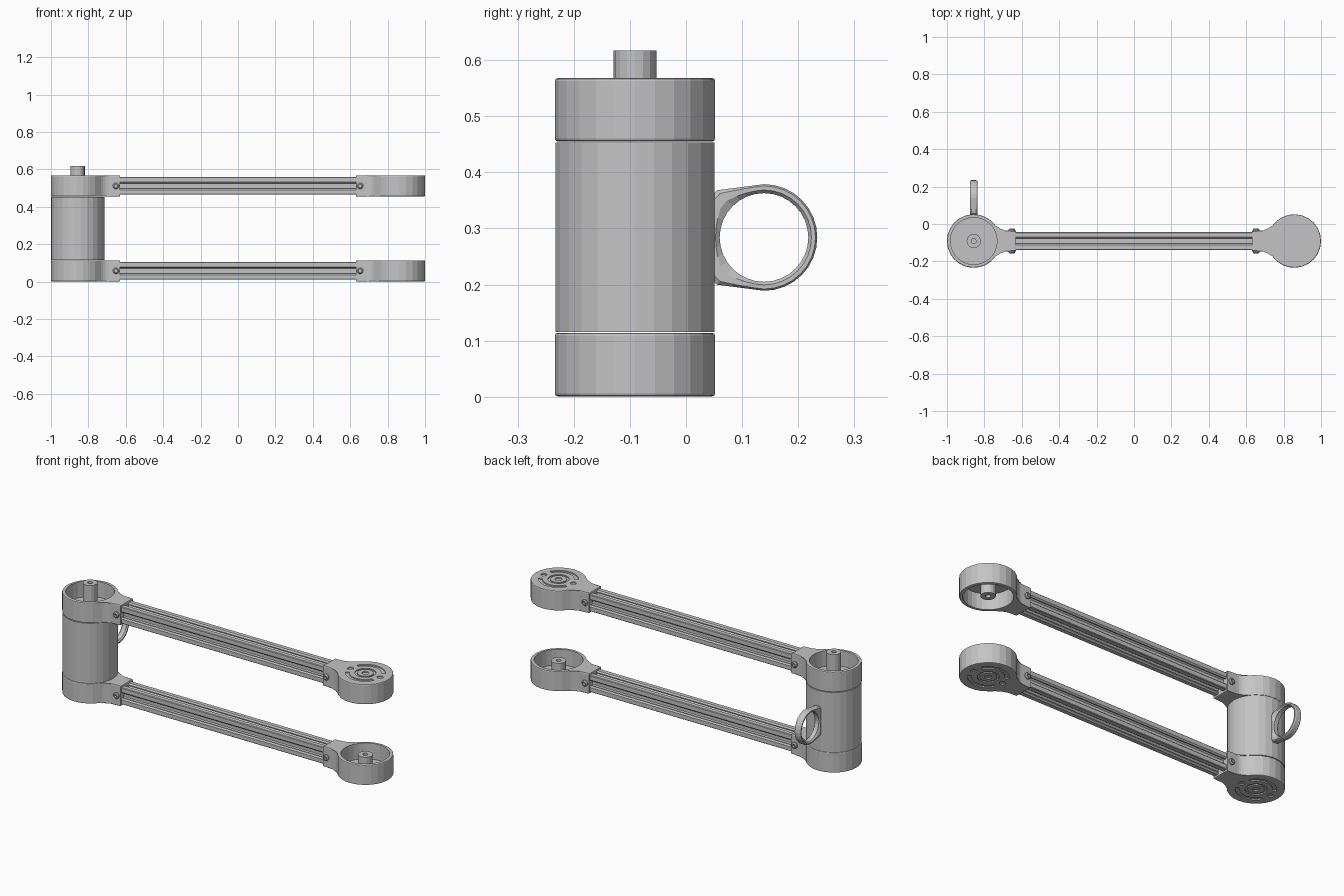
import bpy, bmesh, math
from mathutils import Matrix, Vector

if "Cube" in bpy.data.objects:
    bpy.data.objects.remove(bpy.data.objects["Cube"])

TAU = math.tau
CY, R, H = -0.091, 0.143, 0.0565        # post line, hub radius, hub half height
PX, ZLOW, ZUP = 0.857, 0.0575, 0.5115   # post x, link centre heights

grey = bpy.data.materials.new("light_grey")
grey.diffuse_color = (0.55, 0.55, 0.56, 1)
grey.use_nodes = True
grey.node_tree.nodes["Principled BSDF"].inputs["Base Color"].default_value = grey.diffuse_color


def make(name, bm, matrix=Matrix()):
    bmesh.ops.recalc_face_normals(bm, faces=bm.faces[:])
    me = bpy.data.meshes.new(name)
    bm.to_mesh(me)
    bm.free()
    me.materials.append(grey)
    return place(name, me, matrix)


def place(name, me, matrix):
    ob = bpy.data.objects.new(name, me)
    ob.matrix_world = matrix
    bpy.context.collection.objects.link(ob)
    return ob


def prism(bm, pts, z0, z1):
    lo = [bm.verts.new((x, y, z0)) for x, y in pts]
    hi = [bm.verts.new((x, y, z1)) for x, y in pts]
    n = len(pts)
    bm.faces.new(lo[::-1])
    bm.faces.new(hi)
    for i in range(n):
        j = (i + 1) % n
        bm.faces.new((lo[i], lo[j], hi[j], hi[i]))


def circle(r, n, cx=0, cy=0):
    return [(cx + r * math.cos(TAU * i / n), cy + r * math.sin(TAU * i / n)) for i in range(n)]


def stitch(bm, sections, closed):
    rows = [[bm.verts.new(p) for p in s] for s in sections]
    m = len(rows[0])
    for i in range(len(rows) if closed else len(rows) - 1):
        a, b = rows[i], rows[(i + 1) % len(rows)]
        for k in range(m):
            l = (k + 1) % m
            bm.faces.new((a[k], a[l], b[l], b[k]))
    if not closed:
        bm.faces.new(rows[0])
        bm.faces.new(rows[-1][::-1])


def lathe(bm, profile, n=24, a0=0, a1=TAU):
    closed = a1 - a0 > TAU - 0.001
    steps = n if closed else n + 1
    stitch(bm, [[(r * math.cos(a), r * math.sin(a), z) for r, z in profile]
                for a in (a0 + (a1 - a0) * i / n for i in range(steps))], closed)


def box(r0, r1, z0, z1):
    return [(r0, z0), (r1, z0), (r1, z1), (r0, z1)]


# Hub outline: round cup flowing through fillets into a square neck along +x
w, f = 0.055, 0.06
fx = math.sqrt((R + f) ** 2 - (w + f) ** 2)
a0 = math.atan2(w + f, fx)
half = [(0.227, w)]
for i in range(6):
    a = 1.5 * math.pi + (a0 - 0.5 * math.pi) * i / 5
    half.append((fx + f * math.cos(a), w + f + f * math.sin(a)))
for i in range(1, 11):
    a = a0 + (math.pi - a0) * i / 10
    half.append((R * math.cos(a), R * math.sin(a)))
outline = half + [(x, -y) for x, y in half[-2::-1]]
bm = bmesh.new()
prism(bm, outline, -H, H)
rim = [e for e in bm.edges if abs(e.verts[0].co.z - e.verts[1].co.z) < 1e-5]
bmesh.ops.bevel(bm, geom=rim, offset=0.005, segments=2, profile=0.5, affect='EDGES')
hub = make("hub", bm)

# Cutters: the cup hollow and the shallow pattern on the closed face
bm = bmesh.new()
prism(bm, circle(0.125, 28), -0.032, 0.1)
zt, zb = -H + 0.006, -H - 0.02
lathe(bm, box(0.042, 0.054, zb, zt), 24)
prism(bm, circle(0.018, 16), zb, zt)
for s in (0, 1):
    mid = math.pi * (s + 0.5)
    lathe(bm, box(0.082, 0.102, zb, zt), 14, mid - 1.05, mid + 1.05)
    prism(bm, circle(0.016, 14, 0.092 * (1 - 2 * s)), zb, zt)
cutter = make("hub_cutter", bm)
mod = hub.modifiers.new("cut", 'BOOLEAN')
mod.operation, mod.solver, mod.object = 'DIFFERENCE', 'EXACT', cutter
bpy.context.view_layer.update()
dg = bpy.context.evaluated_depsgraph_get()
hub_mesh = bpy.data.meshes.new_from_object(hub.evaluated_get(dg))
bpy.data.objects.remove(hub)
bpy.data.objects.remove(cutter)

# Slotted square bar section, a quarter at a time
h = 0.047
s_half = [(h - 0.003, h), (0.021, h), (0.014, h - 0.007), (0.014, h - 0.012),
          (0.026, h - 0.012), (0.013, 0.022)]
side = s_half + [(-x, y) for x, y in s_half[::-1]]
section = []
for q in range(4):
    c, s = round(math.cos(q * TAU / 4)), round(math.sin(q * TAU / 4))
    section += [(c * x - s * y, s * x + c * y) for x, y in side]

for label, z in (("lower", ZLOW), ("upper", ZUP)):
    bm = bmesh.new()
    prism(bm, section, -0.66, 0.66)
    make(label + "_bar", bm, Matrix.Translation((0, CY, z)) @ Matrix.Rotation(TAU / 4, 4, 'Y'))
    for end, sx in (("left", -1), ("right", 1)):
        # Hub: right ends turn to face the bar, the upper right one is upside down
        if sx < 0:
            turn = Matrix()
        else:
            turn = Matrix.Rotation(math.pi, 4, 'Y' if label == "upper" else 'Z')
        m = Matrix.Translation((sx * PX, CY, z)) @ turn
        place(f"{label}_{end}_hub", hub_mesh, m)
        # Hollow centre pin
        top = 0.1055 if (label, end) == ("upper", "left") else 0.052
        bm = bmesh.new()
        lathe(bm, box(0.013, 0.038, -0.035, top), 16)
        make(f"{label}_{end}_pin", bm, m)
        # Clamp bolts on both faces of the neck, with a recessed drive
        for fy in (-1, 1):
            bm = bmesh.new()
            lathe(bm, [(0.008, -0.01), (0.017, -0.01), (0.017, 0.007), (0.012, 0.012), (0.008, 0.012)], 12)
            make(f"{label}_{end}_bolt", bm, Matrix.Translation((sx * 0.653, CY + fy * w, z))
                 @ Matrix.Rotation(-fy * TAU / 4, 4, 'X'))

# Tube between the two left hubs
bm = bmesh.new()
prism(bm, circle(R, 26), 0.1155, 0.4535)
make("spacer_tube", bm, Matrix.Translation((-PX, CY, 0)))

# Finger loop behind the tube, its outer edge widening into the tube wall
rows = []
for i in range(32):
    a = TAU * i / 32
    c, s = math.cos(a), math.sin(a)
    ri, ro = 0.079, 0.095
    if c < -0.01:
        ro = min(0.1 / -c, 0.095 / (abs(s) - 0.13 * c))
    row = []
    for t, x in ((0, -0.012), (0.35, -0.019), (0.8, -0.019), (1, -0.013),
                 (1, 0.013), (0.8, 0.019), (0.35, 0.019), (0, 0.012)):
        r = ri + (ro - ri) * t
        row.append((x, r * c, r * s))
    rows.append(row)
bm = bmesh.new()
stitch(bm, rows, True)
make("finger_loop", bm, Matrix.Translation((-PX, 0.139, 0.284)))
